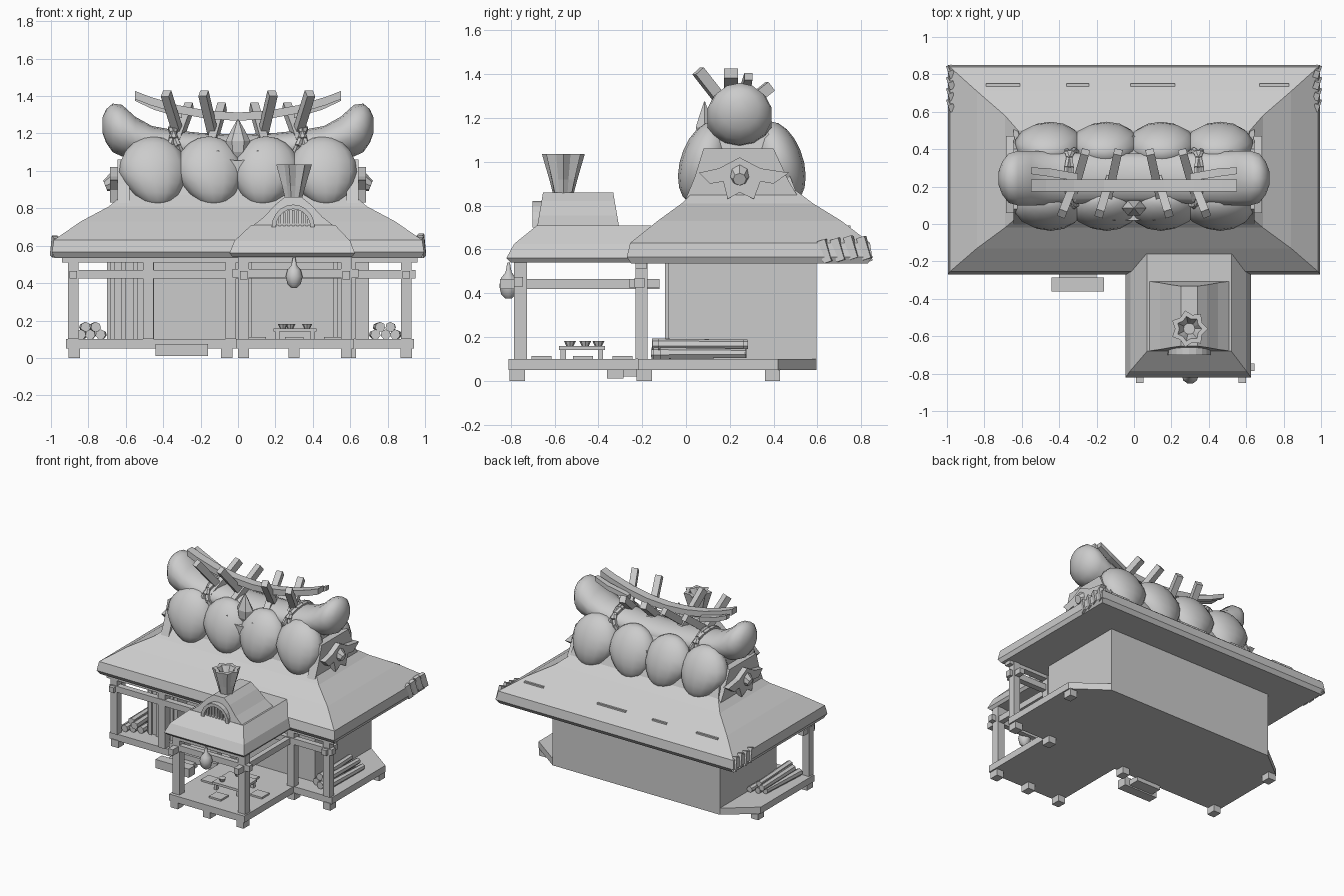
import bpy, bmesh, math, random
from mathutils import Vector, Matrix

random.seed(4)
grey = bpy.data.materials.new("pale grey")
grey.diffuse_color = (0.6, 0.6, 0.6, 1)


def finish(name, bm, smooth=None):
    bmesh.ops.recalc_face_normals(bm, faces=bm.faces)
    me = bpy.data.meshes.new(name)
    bm.to_mesh(me)
    bm.free()
    me.materials.append(grey)
    if smooth:
        me.shade_smooth()
        me.set_sharp_from_angle(angle=math.radians(smooth))
    ob = bpy.data.objects.new(name, me)
    bpy.context.collection.objects.link(ob)
    return ob


def loft(name, loops, smooth=None):
    """Skin a list of equal-length point loops and cap both ends."""
    bm = bmesh.new()
    rows = [[bm.verts.new(p) for p in lp] for lp in loops]
    n = len(rows[0])
    for a, b in zip(rows, rows[1:]):
        for i in range(n):
            bm.faces.new((a[i], a[(i + 1) % n], b[(i + 1) % n], b[i]))
    bm.faces.new(rows[0])
    bm.faces.new(rows[-1])
    return finish(name, bm, smooth)


def rings(name, data):
    """Stack of rectangles: z, x0, x1, y0, y1."""
    return loft(name, [[(a, c, z), (b, c, z), (b, d, z), (a, d, z)] for z, a, b, c, d in data])


def box(name, x0, x1, y0, y1, z0, z1):
    return rings(name, [(z0, x0, x1, y0, y1), (z1, x0, x1, y0, y1)])


def sweep(name, secs, n=12, smooth=None):
    """Sections across x: x, yc, zc, ry, rz. Four sides give a square beam."""
    k = math.sqrt(2) if n == 4 else 1
    ang = [math.tau * (i + 0.5) / n for i in range(n)]
    return loft(name, [[(x, y + k * ry * math.cos(t), z + k * rz * math.sin(t)) for t in ang]
                       for x, y, z, ry, rz in secs], smooth)


def bar(name, p, q, w, t, n=4):
    """Straight bar between two points."""
    p, q = Vector(p), Vector(q)
    bm = bmesh.new()
    m = Matrix.Translation((p + q) / 2) @ (q - p).to_track_quat('Z', 'Y').to_matrix().to_4x4()
    if n == 4:
        bmesh.ops.create_cube(bm, size=1, matrix=m @ Matrix.Diagonal((w, t, (q - p).length, 1)))
    else:
        bmesh.ops.create_cone(bm, segments=n, cap_ends=True, radius1=w / 2, radius2=t / 2,
                              depth=(q - p).length, matrix=m)
    return finish(name, bm, 40 if n > 4 else None)


def plate_xz(name, pts, y0, y1):
    return loft(name, [[(x, y, z) for x, z in pts] for y in (y0, y1)])


def plate_yz(name, pts, x0, x1):
    return loft(name, [[(x, y, z) for y, z in pts] for x in (x0, x1)])


# Deck, feet and step
box("main_deck", -0.92, 0.94, -0.22, 0.42, 0.05, 0.10)
loft("back_deck", [[(-0.92, 0.42, z), (0.94, 0.42, z), (0.70, 0.595, z), (-0.70, 0.595, z)] for z in (0.05, 0.10)])
box("porch_deck", -0.01, 0.62, -0.81, -0.21, 0.05, 0.10)
for x, y in [(-0.875, -0.19), (-0.06, -0.19), (0.60, -0.19), (0.90, -0.19), (-0.875, 0.395),
             (0.90, 0.395), (0.03, -0.77), (0.30, -0.77), (0.58, -0.77)]:
    box("deck_foot", x - 0.03, x + 0.03, y - 0.035, y + 0.035, 0, 0.055)
box("front_step", -0.44, -0.16, -0.36, -0.285, 0.01, 0.075)
box("step_riser", -0.40, -0.20, -0.29, -0.20, 0.02, 0.06)

# House body with recessed entrance
box("house_body", -0.70, 0.70, 0.03, 0.595, 0.09, 0.545)
box("left_front_wall", -0.70, -0.45, -0.08, 0.04, 0.09, 0.545)
box("right_front_wall", -0.01, 0.70, -0.08, 0.04, 0.09, 0.545)
for x in (-0.67, -0.61, -0.55, -0.49, 0.06, 0.52):
    box("wall_batten", x - 0.012, x + 0.012, -0.095, -0.08, 0.10, 0.54)

# Posts and beams
for x in (-0.88, -0.48, -0.04, 0.60, 0.90):
    box("front_post", x - 0.028, x + 0.028, -0.23, -0.175, 0.10, 0.54)
for x in (0.03, 0.58):
    box("porch_post", x - 0.03, x + 0.03, -0.785, -0.725, 0.10, 0.55)
    box("porch_side_beam", x - 0.02, x + 0.02, -0.85, -0.12, 0.42, 0.465)
box("front_rail", -0.91, 0.95, -0.235, -0.19, 0.425, 0.47)
box("front_top_beam", -0.94, 0.96, -0.23, -0.18, 0.51, 0.54)
box("porch_front_rail", -0.03, 0.645, -0.785, -0.745, 0.43, 0.475)
box("porch_top_beam", 0.0, 0.61, -0.785, -0.73, 0.51, 0.55)
for x in (-0.88, 0.90):
    box("side_rail", x - 0.02, x + 0.02, -0.26, -0.12, 0.425, 0.465)

# Main roof, flaring out to the eaves
rings("main_roof", [(0.535, -0.98, 0.98, -0.25, 0.83), (0.565, -0.995, 0.995, -0.27, 0.85),
                    (0.63, -0.985, 0.985, -0.255, 0.84), (0.73, -0.84, 0.84, -0.13, 0.71),
                    (0.81, -0.69, 0.69, -0.02, 0.58), (0.87, -0.62, 0.62, 0.04, 0.50),
                    (1.00, -0.60, 0.60, 0.08, 0.45), (1.14, -0.58, 0.58, 0.13, 0.37)])
# Splintered eave ends
for s in (-1, 1):
    for y in (0.62, 0.68, 0.74, 0.80):
        z = 0.57 + random.uniform(-0.01, 0.01)
        bar("eave_splinter", (s * 0.975, y, z + 0.08), (s * 0.985, y + 0.03, z - 0.02), 0.03, 0.04)
for x, w in ((-0.7, 0.09), (-0.3, 0.06), (0.1, 0.12), (0.75, 0.08)):
    box("roof_crack_strip", x - w, x + w, 0.735, 0.75, 0.69, 0.71)

# Thatch lobes under the ridge, pointed at the bottom
for row, (y, s) in {"front": (0.085, 1), "back": (0.425, -1)}.items():
    for x, tip in ((-0.455, 0.03), (-0.155, 0.03), (0.15, -0.02), (0.455, 0.02)):
        bm = bmesh.new()
        bmesh.ops.create_uvsphere(bm, u_segments=14, v_segments=10, radius=1)
        for v in bm.verts:
            p = v.co.copy()
            low = max(0, -p.z)
            v.co = (x + p.x * 0.185 * (1 - 0.25 * low) + tip * low,
                    y + p.y * 0.115 + s * 0.04 * p.z, 0.995 + p.z * 0.19)
        finish(row + "_thatch_lobe", bm, 50)

# Ridge log with swollen upturned ends
half = [(0, 1.12, 0.135, 0.075), (0.2, 1.125, 0.135, 0.078), (0.34, 1.135, 0.14, 0.083),
        (0.46, 1.15, 0.145, 0.09), (0.55, 1.18, 0.15, 0.11), (0.62, 1.215, 0.15, 0.138),
        (0.67, 1.23, 0.135, 0.13), (0.705, 1.24, 0.09, 0.09), (0.725, 1.245, 0.035, 0.04)]
full = [(-x, *r) for x, *r in half[:0:-1]] + half
sweep("ridge_log", [(x, 0.245, z, ry, rz) for x, z, ry, rz in full], 14, 60)

for s in (-1, 1):
    # Rope straps round the log
    for d, lean in ((0, 0.04), (0.045, -0.03)):
        pts = []
        for i in range(17):
            t = math.tau * i / 16
            pts.append(Vector((s * (0.32 + d + lean * math.sin(t)), 0.245 + 0.148 * math.cos(t),
                               1.135 + 0.092 * math.sin(t))))
        for a, b in zip(pts, pts[1:]):
            bar("ridge_strap", a, b, 0.035, 0.035, 6)
    # Crossed planks on the ridge
    for f0, f1, b0, b1 in ((0.385, 0.30, 0.26, 0.33), (0.185, 0.12, 0.085, 0.14)):
        bar("front_crossed_plank", (s * f0, 0.055, 1.415), (s * f1, 0.27, 1.14), 0.045, 0.05)
        bar("back_crossed_plank", (s * b0, 0.385, 1.345), (s * b1, 0.14, 1.15), 0.045, 0.05)
    # Forked tips of the curved ridge beam
    sweep("beam_fork", [(s * 0.30, 0.25, 1.30, 0.02, 0.018), (s * 0.45, 0.275, 1.345, 0.022, 0.018),
                        (s * 0.55, 0.285, 1.39, 0.018, 0.016)], 4)
    # Gable panel with fish-tail carving
    plate_yz("gable_panel", [(-0.01, 0.81), (0.53, 0.81), (0.47, 0.91), (0.40, 1.06), (0.08, 1.06), (0.04, 0.93)],
             s * 0.58, s * 0.645)
    plate_yz("gable_carving", [(0.06, 0.95), (0.15, 0.97), (0.245, 1.02), (0.34, 0.97), (0.47, 0.95), (0.40, 0.90),
                               (0.34, 0.91), (0.31, 0.83), (0.245, 0.86), (0.19, 0.83), (0.17, 0.91), (0.11, 0.90)],
             s * 0.64, s * 0.685)
    bar("gable_boss", (s * 0.66, 0.245, 0.94), (s * 0.71, 0.245, 0.92), 0.11, 0.06, 8)

# Curved beam over the planks
sweep("curved_ridge_beam", [(x, 0.205, 1.29 + 0.38 * x * x, 0.032, 0.022)
                            for x in (-0.55, -0.47, -0.32, -0.16, 0, 0.16, 0.32, 0.47, 0.55)], 4)

# Pointed crest and crescent, front; crescent again at the back
loft("ridge_crest", [[(r * math.cos(math.tau * i / 6), 0.085 + 0.7 * r * math.sin(math.tau * i / 6), z)
                      for i in range(6)] for z, r in ((1.04, 0.01), (1.10, 0.055), (1.16, 0.065), (1.22, 0.035), (1.275, 0.004))])
arc = [(0.13 * math.sin(a), 1.11 - 0.12 * math.cos(a), -0.13 * math.cos(a)) for a in
       [math.radians(d) for d in range(-85, 86, 17)]]
outer = [(x, z) for x, z, _ in arc]
inner = [(0.8 * x, 1.115 - (1.11 - z) * 0.5) for x, z in outer]
plate_xz("front_crescent", outer + inner[::-1], 0.02, 0.13)
plate_xz("back_crescent", outer + inner[::-1], 0.37, 0.47)

# Porch roof: flared skirt, upper gable, arched grille
rings("porch_roof_skirt", [(0.54, -0.03, 0.61, -0.80, -0.14), (0.56, -0.045, 0.625, -0.82, -0.14),
                           (0.625, -0.02, 0.60, -0.785, -0.14), (0.71, 0.07, 0.52, -0.68, -0.16)])
prof = [(0.07, 0.70), (0.14, 0.755), (0.20, 0.82), (0.25, 0.86), (0.34, 0.86), (0.39, 0.82), (0.45, 0.755), (0.52, 0.70)]
loft("porch_upper_roof", [[(x, y + t * (z - 0.7) * 0.17, z) for x, z in prof] for y, t in ((-0.68, 1), (-0.305, -1))])
arch = [(0.295 + 0.115 * math.cos(a), 0.70 + 0.12 * math.sin(a)) for a in [math.pi * i / 10 for i in range(11)]]
plate_xz("grille_arch", arch + [(0.295 + (x - 0.295) * 0.8, 0.70 + (z - 0.7) * 0.8) for x, z in arch[::-1]], -0.70, -0.64)
for i in range(-3, 4):
    box("grille_bar", 0.288 + i * 0.024, 0.302 + i * 0.024, -0.685, -0.65, 0.70, 0.79 - 0.003 * i * i)

# Fluted finial on the porch roof, with petals flaring at the rim
loft("finial_cup", [[(0.295 + r * (1 + f * (-1) ** i) * math.cos(math.tau * i / 14),
                      -0.56 + r * (1 + f * (-1) ** i) * math.sin(math.tau * i / 14), z) for i in range(14)]
                    for z, r, f in ((0.85, 0.045, 0.05), (0.92, 0.06, 0.1), (1.035, 0.088, 0.14), (1.035, 0.06, 0.12), (0.97, 0.03, 0))])

# Hanging lantern
loft("lantern", [[(0.30 + r * math.cos(math.tau * i / 10), -0.81 + r * math.sin(math.tau * i / 10), z) for i in range(10)]
                 for z, r in ((0.375, 0.015), (0.395, 0.036), (0.435, 0.045), (0.47, 0.036), (0.495, 0.015), (0.54, 0.006))], 40)

# Low table, cups and floor cushions
box("low_table_top", 0.19, 0.42, -0.58, -0.37, 0.14, 0.158)
for x in (0.21, 0.40):
    for y in (-0.56, -0.39):
        box("table_leg", x - 0.012, x + 0.012, y - 0.012, y + 0.012, 0.10, 0.14)
for x, y in ((0.24, -0.53), (0.37, -0.46), (0.28, -0.40)):
    bar("cup", (x, y, 0.156), (x, y, 0.182), 0.03, 0.055, 8)
for x, y in ((0.30, -0.66), (0.30, -0.29), (0.10, -0.47), (0.51, -0.47)):
    box("floor_cushion", x - 0.05, x + 0.05, y - 0.045, y + 0.045, 0.10, 0.113)

# Firewood piles either side
for s in (-1, 1):
    for x, z in ((0.735, 0.125), (0.79, 0.125), (0.84, 0.125), (0.76, 0.165), (0.815, 0.165)):
        y = random.uniform(-0.03, 0.04)
        bar("firewood", (s * x, y - 0.14, z), (s * (x + random.uniform(-0.02, 0.02)), y + 0.25, z), 0.055, 0.045, 7)
